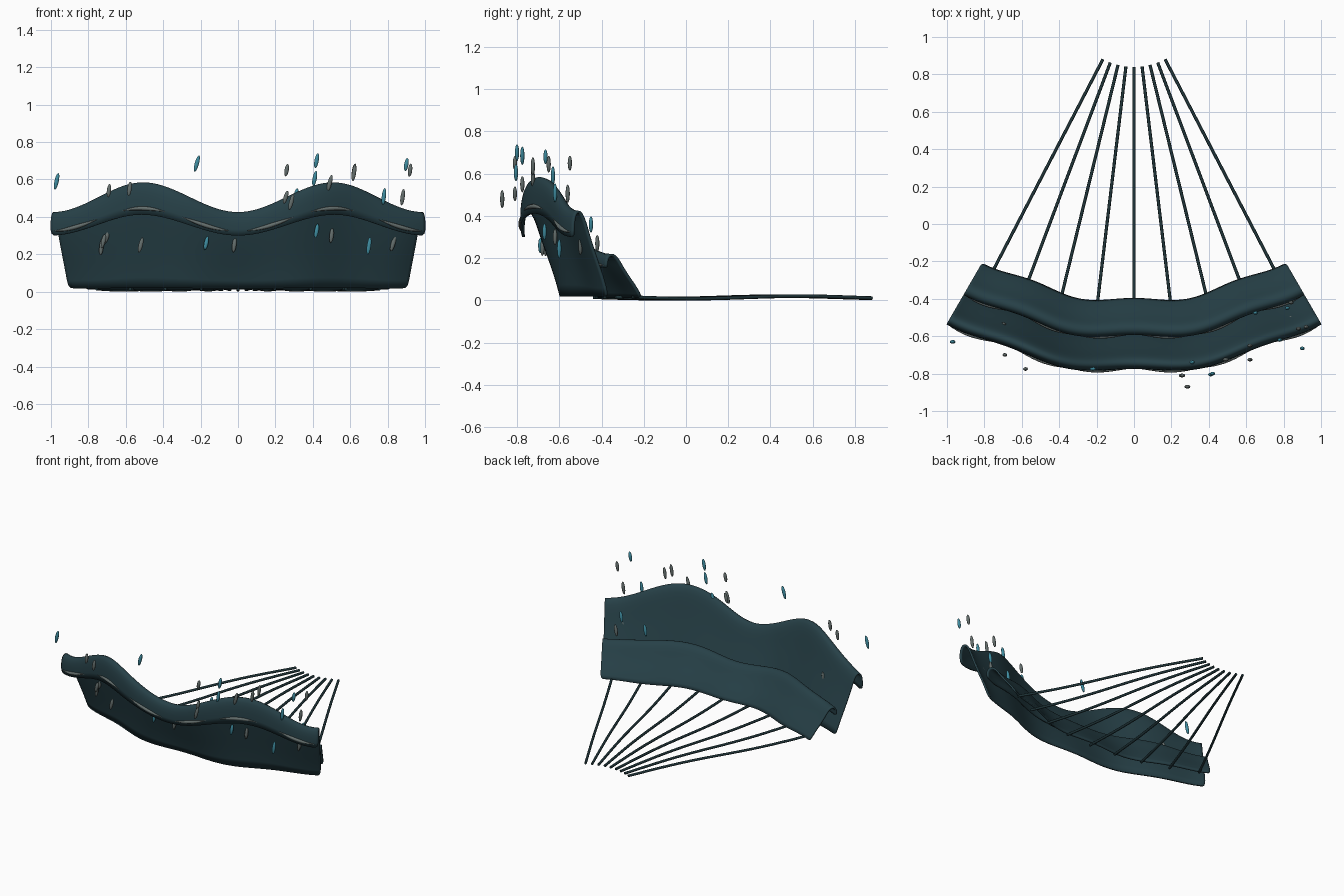
import bpy, bmesh, math, random
from mathutils import Vector, Matrix

if "Cube" in bpy.data.objects:
    bpy.data.objects.remove(bpy.data.objects["Cube"])

random.seed(4)
CENTRE_Y = 1.2          # hub of the fan that everything radiates from
SPREAD = 30             # half angle of the fan in degrees


def material(name, rgb):
    m = bpy.data.materials.new(name)
    m.diffuse_color = (*rgb, 1)
    m.use_nodes = True
    m.node_tree.nodes["Principled BSDF"].inputs["Base Color"].default_value = m.diffuse_color
    return m


SEA = material("deep teal", (0.020, 0.052, 0.064))
RIB = material("dark slate teal", (0.014, 0.036, 0.042))
FOAM = material("foam grey", (0.13, 0.16, 0.155))
SPRAY = material("bright teal", (0.05, 0.27, 0.36))


def polar(r, deg, z):
    a = math.radians(deg)
    return Vector((r * math.sin(a), CENTRE_Y - r * math.cos(a), z))


def add_mesh(name, bm, mat, smooth=True):
    bmesh.ops.recalc_face_normals(bm, faces=bm.faces)
    for f in bm.faces:
        f.smooth = smooth
    me = bpy.data.meshes.new(name)
    bm.to_mesh(me)
    bm.free()
    me.materials.append(mat)
    ob = bpy.data.objects.new(name, me)
    bpy.context.collection.objects.link(ob)
    return ob


# Curling wave section: radial offset, fraction of the crest height
PROFILE = [(0, 0), (.025, .2), (.06, .42), (.1, .68), (.123, .87), (.143, .98),
           (.163, 1.01), (.18, .97), (.189, .86), (.187, .7)]


def wave_point(wave, deg, off, frac):
    base, height, swell, z0 = wave
    r = base - 0.015 * math.cos(math.radians(18 * deg))
    top = height - swell * math.cos(math.radians(12 * deg))
    return polar(r + off, deg, z0 + (top - z0) * frac)


def wave_sheet(name, wave):
    bm = bmesh.new()
    n = 60
    rows = []
    for i in range(n + 1):
        deg = -SPREAD + 2 * SPREAD * i / n
        rows.append([bm.verts.new(wave_point(wave, deg, o, f)) for o, f in PROFILE])
    for a, b in zip(rows, rows[1:]):
        for j in range(len(PROFILE) - 1):
            bm.faces.new((a[j], a[j + 1], b[j + 1], b[j]))
    ob = add_mesh(name, bm, SEA)
    sub = ob.modifiers.new("smooth", 'SUBSURF')
    sub.levels = sub.render_levels = 1
    thick = ob.modifiers.new("thickness", 'SOLIDIFY')
    thick.thickness, thick.offset = 0.012, 0


def tube(name, points, radii, mat, depth):
    cu = bpy.data.curves.new(name, 'CURVE')
    cu.dimensions = '3D'
    cu.bevel_depth, cu.bevel_resolution, cu.use_fill_caps = depth, 2, True
    sp = cu.splines.new('POLY')
    sp.points.add(len(points) - 1)
    for p, co, r in zip(sp.points, points, radii):
        p.co, p.radius = (*co, 1), r
    sp.use_smooth = True
    cu.materials.append(mat)
    ob = bpy.data.objects.new(name, cu)
    bpy.context.collection.objects.link(ob)


# Tall front wave and low rear wave: base radius, height, swell, base z
FRONT = (1.797, .50, .08, .02)
REAR = (1.615, .235, .02, .015)
wave_sheet("front_wave", FRONT)
wave_sheet("rear_wave", REAR)

# Tapered foam streaks along both lips
for label, wave in (("front", FRONT), ("rear", REAR)):
    for side in (-1, 1):
        for a, b in ((1.4, 8.6), (11.2, 18.2), (22.4, 29.3)):
            ts = [i / 14 for i in range(15)]
            pts = [wave_point(wave, side * (a + (b - a) * t), .193, .76) for t in ts]
            rad = [.1 + .9 * math.sin(math.pi * t) for t in ts]
            tube(label + "_foam_streak", pts, rad, FOAM, .011)

# Thin ribs fanning out from the hub
for k in range(-4, 5):
    radii = [.36 + 1.28 * i / 20 for i in range(21)]
    pts = [polar(r, k * 6.87, .0145 + .006 * math.cos((r - .75) * 5.5)) for r in radii]
    tube("fan_rib", pts, [1] * 21, RIB, .0085)

# Spray droplets: x, y, z
GREY = [(-.69, -.70, .54), (-.58, -.775, .55), (.26, -.81, .65), (.49, -.725, .58),
        (.62, -.725, .635), (.62, -.65, .645), (.92, -.55, .65), (.255, -.81, .505),
        (.285, -.87, .48), (.88, -.56, .505), (-.72, -.545, .27), (-.70, -.535, .30),
        (-.73, -.53, .24), (-.52, -.665, .25), (-.02, -.68, .25), (.5, -.62, .3),
        (.83, -.5, .26), (.84, -.42, .27)]
TEAL = [(-.97, -.63, .59), (-.22, -.775, .685), (.42, -.80, .70), (.41, -.805, .605),
        (.90, -.665, .68), (.78, -.62, .51), (.31, -.74, .52), (-.17, -.69, .26),
        (.42, -.67, .325), (.70, -.60, .245), (.82, -.45, .36), (.65, -.475, .30)]
for name, mat, spots in (("grey_droplet", FOAM, GREY), ("teal_droplet", SPRAY, TEAL)):
    for p in spots:
        bm = bmesh.new()
        bmesh.ops.create_uvsphere(bm, u_segments=10, v_segments=8, radius=1)
        half = random.uniform(.033, .047)
        m = (Matrix.Translation(p)
             @ Matrix.Rotation(random.uniform(.1, .3), 4, 'Y')
             @ Matrix.Diagonal((.012, .010, half, 1)))
        bmesh.ops.transform(bm, matrix=m, verts=bm.verts)
        add_mesh(name, bm, mat)
